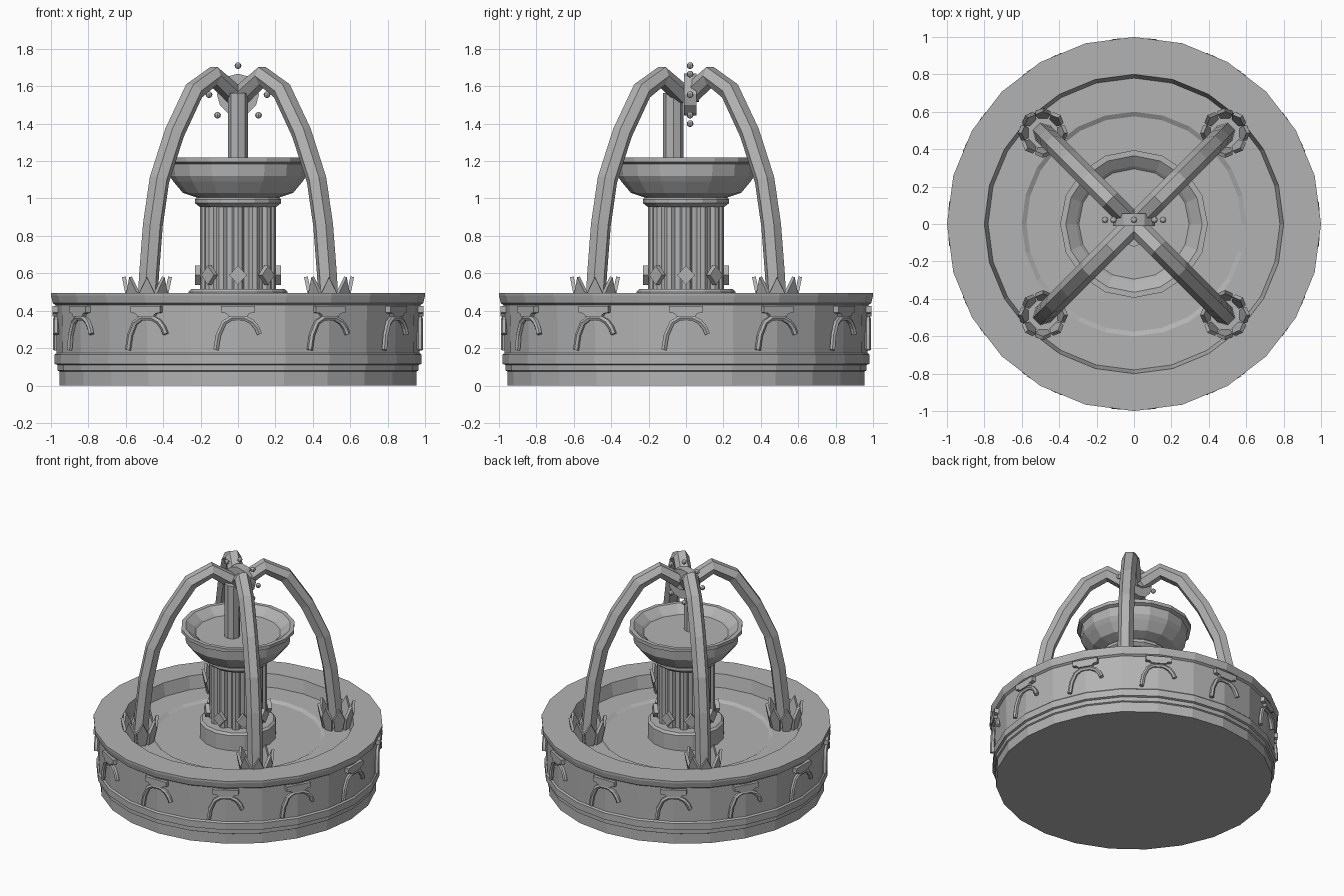
import bpy, bmesh, math
from mathutils import Matrix

cube = bpy.data.objects.get("Cube")
if cube:
    bpy.data.objects.remove(cube, do_unlink=True)

stone = bpy.data.materials.new("grey stone")
stone.use_nodes = True
GREY = (0.45, 0.45, 0.45, 1)
stone.diffuse_color = GREY
stone.node_tree.nodes["Principled BSDF"].inputs["Base Color"].default_value = GREY


def add(name, mesh, loc=(0, 0, 0), rot=(0, 0, 0)):
    ob = bpy.data.objects.new(name, mesh)
    ob.location, ob.rotation_euler = loc, rot
    bpy.context.collection.objects.link(ob)
    return ob


def finish(name, bm):
    bmesh.ops.recalc_face_normals(bm, faces=bm.faces)
    mesh = bpy.data.meshes.new(name)
    bm.to_mesh(mesh)
    bm.free()
    mesh.materials.append(stone)
    return mesh


def lathe(name, profile, sides):
    """Spin a radius/height profile around the vertical axis."""
    bm = bmesh.new()
    vs = [bm.verts.new((r, 0, z)) for r, z in profile]
    edges = [bm.edges.new(pair) for pair in zip(vs, vs[1:])]
    bmesh.ops.spin(bm, geom=vs + edges, cent=(0, 0, 0), axis=(0, 0, 1),
                   angle=math.tau, steps=sides, use_duplicate=False)
    bmesh.ops.remove_doubles(bm, verts=bm.verts, dist=0.0005)
    return finish(name, bm)


def plate(name, outline, depth):
    """Extrude an x/z outline; it faces -y."""
    bm = bmesh.new()
    face = bm.faces.new([bm.verts.new((x, depth / 2, z)) for x, z in outline])
    out = bmesh.ops.extrude_face_region(bm, geom=[face])
    moved = [v for v in out["geom"] if isinstance(v, bmesh.types.BMVert)]
    bmesh.ops.translate(bm, verts=moved, vec=(0, -depth, 0))
    return finish(name, bm)


def tube(name, path, radius):
    """Six-sided bar swept along an x/z path."""
    curve = bpy.data.curves.new(name, "CURVE")
    curve.dimensions = "3D"
    curve.bevel_depth, curve.bevel_resolution = radius, 1
    curve.use_fill_caps = True
    spline = curve.splines.new("POLY")
    spline.points.add(len(path) - 1)
    for p, (x, z) in zip(spline.points, path):
        p.co = (x, 0, z, 1)
    temp = add(name, curve)
    graph = bpy.context.evaluated_depsgraph_get()
    mesh = bpy.data.meshes.new_from_object(temp.evaluated_get(graph))
    bpy.data.objects.remove(temp, do_unlink=True)
    mesh.materials.clear()
    mesh.materials.append(stone)
    mesh.polygons.foreach_set("use_smooth", [False] * len(mesh.polygons))
    return mesh


def ring(name, mesh, count, radius, z=0, tilt=0, centre=(0, 0)):
    """Copies around a circle, each facing outwards."""
    for i in range(count):
        a = math.tau * i / count
        add(f"{name}_{i + 1}", mesh,
            (centre[0] + radius * math.sin(a), centre[1] - radius * math.cos(a), z),
            (tilt, 0, a))


# Main basin with stepped foot, rim and sunken floor
add("basin", lathe("basin", [
    (0, 0), (0.955, 0), (0.955, 0.075), (0.965, 0.08), (0.965, 0.11),
    (0.98, 0.115), (0.98, 0.165), (0.97, 0.175), (0.975, 0.43), (0.99, 0.44),
    (1, 0.48), (1, 0.495), (0.8, 0.495), (0.78, 0.4), (0.6, 0.4),
    (0.575, 0.385), (0, 0.385)], 24))

# Basin wall ornaments: hooked arch and keystone plaque
hook = tube("wall_arch", [(-0.118, 0.19), (-0.105, 0.27), (-0.075, 0.335), (-0.035, 0.36),
                          (0.035, 0.36), (0.075, 0.34), (0.1, 0.31), (0.115, 0.275)], 0.016)
ring("wall_arch", hook, 12, 0.972)
plaque = plate("wall_plaque", [(-0.05, 0.37), (0.05, 0.37), (0.06, 0.385), (0.09, 0.39),
                               (0.09, 0.425), (-0.09, 0.425), (-0.09, 0.39), (-0.06, 0.385)], 0.04)
ring("wall_plaque", plaque, 12, 0.972)

# Pedestal and fluted column
add("pedestal", lathe("pedestal", [(0, 0.38), (0.265, 0.38), (0.265, 0.5),
                                   (0.25, 0.515), (0, 0.515)], 16))
add("column_core", lathe("column_core", [(0, 0.5), (0.175, 0.5), (0.175, 0.98), (0, 0.98)], 24))
flute = lathe("column_flute", [(0, 0.51), (0.032, 0.51), (0.032, 0.97), (0, 0.97)], 8)
ring("column_flute", flute, 12, 0.17)
diamond = plate("column_diamond", [(0, -0.052), (0.047, 0), (0, 0.052), (-0.047, 0)], 0.03)
ring("column_diamond", diamond, 8, 0.215, 0.59)
add("capital", lathe("capital", [(0, 0.955), (0.205, 0.955), (0.23, 0.975),
                                 (0.23, 0.995), (0.21, 1.015), (0, 1.015)], 16))

# Upper bowl
add("upper_bowl", lathe("upper_bowl", [
    (0, 1), (0.22, 1.005), (0.295, 1.03), (0.345, 1.09), (0.365, 1.12), (0.37, 1.185),
    (0.395, 1.195), (0.395, 1.22), (0.365, 1.22), (0.31, 1.18), (0.295, 1.165), (0, 1.165)], 16))

# Spout post
add("spout_post", lathe("spout_post", [(0, 1.16), (0.054, 1.16), (0.054, 1.565), (0, 1.565)], 8),
    (0, -0.068, 0))

# Four curved arms and the leaf cups at their feet
R2 = math.sqrt(2)
arm = tube("arm", [(x * R2, z) for x, z in [
    (0.487, 0.39), (0.475, 0.6), (0.455, 0.86), (0.42, 1.1), (0.34, 1.35),
    (0.235, 1.575), (0.13, 1.655), (0.015, 1.55)]], 0.055)
leaf = plate("leaf", [(-0.025, 0), (0.025, 0), (0.04, 0.11), (0, 0.195), (-0.04, 0.11)], 0.02)
for k in range(4):
    a = math.pi / 4 + k * math.pi / 2
    add(f"arm_{k + 1}", arm, rot=(0, 0, a))
    foot = (0.487 * R2 * math.cos(a), 0.487 * R2 * math.sin(a))
    ring(f"leaf_{k + 1}", leaf, 8, 0.085, 0.39, 0.2, foot)

# Round medallion circled by beads
def disc(name, radius, y0, y1):
    mesh = lathe(name, [(0, -y1), (radius, -y1), (radius, -y0), (0, -y0)], 12)
    mesh.transform(Matrix.Rotation(math.pi / 2, 4, "X"))
    add(name, mesh, (0, 0, 1.555))

disc("medallion", 0.112, -0.012, 0.056)
disc("medallion_boss", 0.04, 0.05, 0.07)

bm = bmesh.new()
bmesh.ops.create_uvsphere(bm, u_segments=8, v_segments=6, radius=0.018)
bead = finish("bead", bm)
for k in range(8):
    a = k * math.pi / 4
    add(f"bead_{k + 1}", bead, (0.155 * math.sin(a), 0.022, 1.555 + 0.155 * math.cos(a)))
